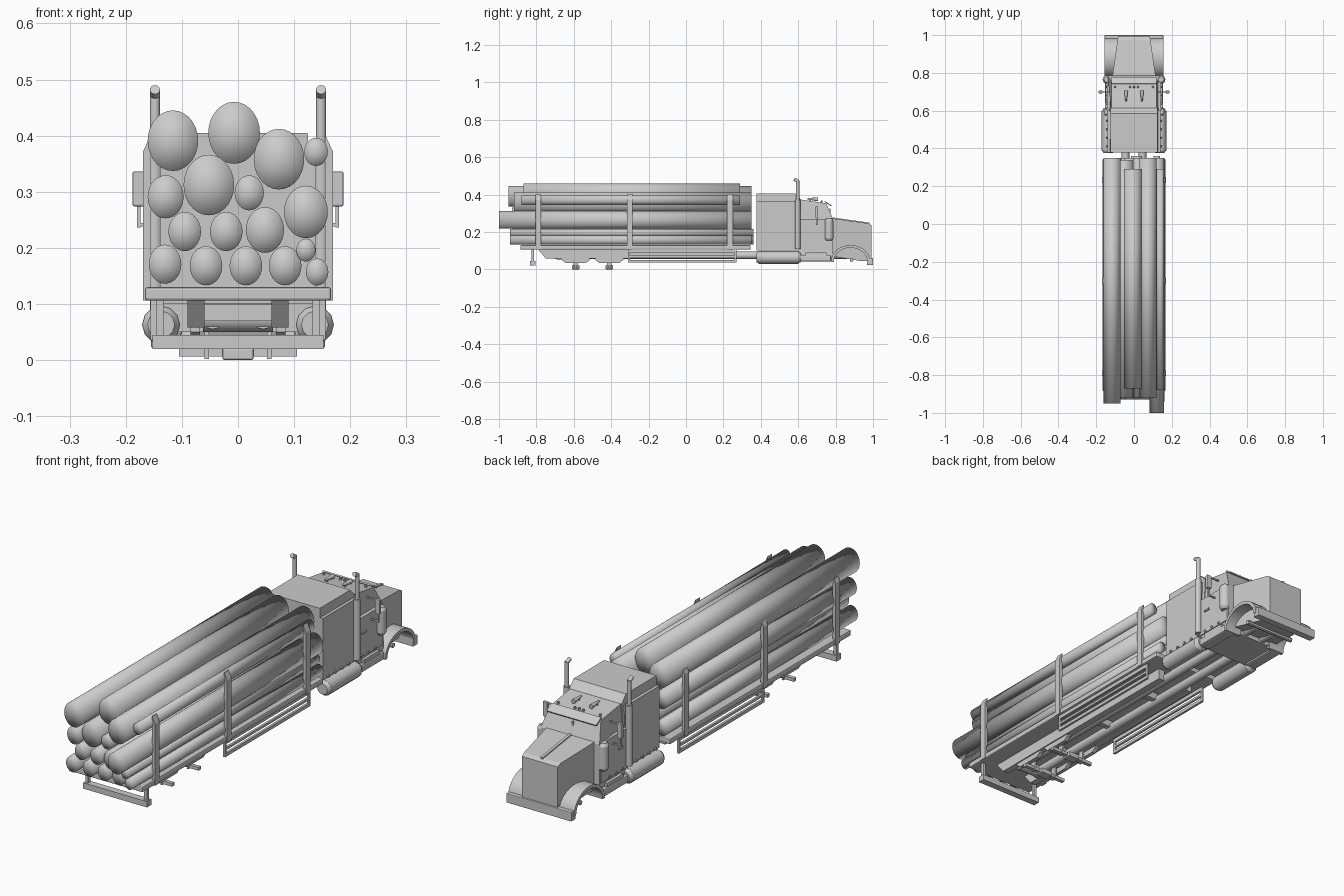
import bpy
import bmesh
import math
from mathutils import Matrix, Vector

default_cube = bpy.data.objects.get("Cube")
if default_cube:
    bpy.data.objects.remove(default_cube, do_unlink=True)

# Single plain material
grey = bpy.data.materials.new("plain_grey")
grey.use_nodes = True
grey.diffuse_color = (0.6, 0.6, 0.6, 1)
grey.node_tree.nodes["Principled BSDF"].inputs["Base Color"].default_value = (0.6, 0.6, 0.6, 1)


def finish(name, bm, smooth=False):
    """Turn a bmesh into a named object."""
    bmesh.ops.recalc_face_normals(bm, faces=bm.faces[:])
    mesh = bpy.data.meshes.new(name)
    bm.to_mesh(mesh)
    bm.free()
    mesh.materials.append(grey)
    obj = bpy.data.objects.new(name, mesh)
    bpy.context.collection.objects.link(obj)
    if smooth:
        bpy.ops.object.select_all(action="DESELECT")
        obj.select_set(True)
        bpy.context.view_layer.objects.active = obj
        bpy.ops.object.shade_smooth_by_angle(angle=math.radians(40))
    return obj


def box(name, x, y, z, bevel=0.0):
    """Box given as (low, high) ranges along each axis."""
    bm = bmesh.new()
    bmesh.ops.create_cube(bm, size=1)
    for v in bm.verts:
        v.co = Vector([(a + b) / 2 + c * (b - a) for (a, b), c in zip((x, y, z), v.co)])
    if bevel:
        bmesh.ops.bevel(bm, geom=bm.edges[:], offset=bevel, segments=2,
                        profile=0.5, affect="EDGES")
    return finish(name, bm)


def tube(name, start, end, r1, r2=None, sides=16, stretch=1.0):
    """Closed cylinder or cone between two points."""
    start, end = Vector(start), Vector(end)
    axis = end - start
    bm = bmesh.new()
    bmesh.ops.create_cone(bm, cap_ends=True, cap_tris=True, segments=sides, radius1=r1,
                          radius2=r1 if r2 is None else r2, depth=axis.length)
    bm.transform(axis.to_track_quat("Z", "Y").to_matrix().to_4x4())
    bm.transform(Matrix.Diagonal((1, 1, stretch, 1)))
    bm.transform(Matrix.Translation((start + end) / 2))
    return finish(name, bm, True)


def prism(name, profile, x0, x1, width_at=None):
    """Side profile in (y, z) extruded along x, with an optional width rule."""
    bm = bmesh.new()
    rings = [[bm.verts.new((x, y, z)) for y, z in profile] for x in (x0, x1)]
    for ring in rings:
        bm.faces.new(ring)
    for i in range(len(profile)):
        j = (i + 1) % len(profile)
        bm.faces.new((rings[0][i], rings[0][j], rings[1][j], rings[1][i]))
    if width_at:
        for v in bm.verts:
            v.co.x *= width_at(v.co.y, v.co.z)
    return finish(name, bm)


def span(s, a, b):
    """Range along x on the given side."""
    return tuple(sorted((s * a, s * b)))


# Logs: x, z, radius, back end, front end
LOGS = [
    (-.116, .391, .045, -.95, .35), (-.007, .405, .046, -.87, .29),
    (.073, .358, .045, -.92, .35), (.139, .371, .021, -.88, .29),
    (-.129, .291, .032, -.93, .35), (-.052, .312, .045, -.92, .34),
    (.02, .298, .026, -.92, .35), (.121, .264, .039, -1, .35),
    (-.095, .229, .029, -.93, .35), (-.021, .229, .029, -.93, .35),
    (.048, .232, .034, -.93, .34), (.121, .196, .017, -.94, .36),
    (-.13, .171, .029, -.94, .35), (-.057, .168, .029, -.93, .35),
    (.014, .168, .029, -.93, .36), (.084, .168, .029, -.93, .35),
    (.141, .157, .02, -.94, .35)]
for i, (x, z, r, back, front) in enumerate(LOGS):
    log = tube(f"log_{i + 1}", (x, back, z), (x, front, z), r, sides=28, stretch=1.2)
    # Soft shading carried over the ends
    for edge in log.data.edges:
        edge.use_edge_sharp = False

# Trailer deck, cross members and axles
box("deck", (-.166, .166), (-.885, .345), (.106, .13), .005)
tube("rear_cross_tank", (-.062, -.68, .076), (.062, -.68, .076), .026)
box("rear_bumper", (-.152, .152), (-.835, -.805), (.02, .045))
for n, y in enumerate((-.59, -.41)):
    box(f"axle_{n}", (-.105, .105), (y - .008, y + .008), (.006, .02))
    box(f"axle_housing_{n}", (-.028, .028), (y - .02, y + .02), (0, .022), .004)
for n, y in enumerate((-.7, -.5, -.2, .1)):
    box(f"cross_member_{n}", (-.09, .09), (y - .012, y + .012), (.07, .1))

for s, side in ((-1, "right"), (1, "left")):
    # Frame rails with sloped tail
    prism(f"frame_rail_{side}", [(-.79, .106), (-.75, .058), (.27, .058), (.27, .106)],
          s * .06, s * .09)
    tube(f"chassis_rail_{side}", (s * .045, -.7, .075), (s * .045, .9, .075), .02, sides=12)
    box(f"bumper_hanger_{side}", span(s, .133, .146), (-.827, -.813), (.04, .107))
    # Suspension pods and axle brackets
    for n, y in enumerate((-.59, -.41)):
        pod = [(y - .075, .1), (y - .075, .05), (y - .055, .035),
               (y + .055, .035), (y + .075, .05), (y + .075, .1)]
        prism(f"suspension_{side}_{n}", pod, s * .068, s * .085)
        box(f"axle_bracket_{side}_{n}", span(s, .052, .06), (y - .012, y + .012), (.002, .06))
    # Side guard frame
    for part, z in (("low", (.036, .05)), ("middle", (.064, .074)), ("top", (.09, .106))):
        box(f"guard_{part}_{side}", span(s, .146, .156), (-.31, .27), z)
    for n, y in enumerate((-.31, .26)):
        box(f"guard_end_{side}_{n}", span(s, .146, .156), (y, y + .01), (.036, .106))
    # Stakes with slanted tips
    for n, y in enumerate((-.79, -.3, .235)):
        stake = box(f"stake_{side}_{n}", span(s, .155, .169), (y - .015, y + .015), (.106, .402))
        for v in stake.data.vertices:
            if v.co.z > .3 and abs(v.co.x) > .16:
                v.co.z -= .03

# Sleeper and cab
prism("sleeper", [(.378, .1), (.378, .405), (.585, .405), (.615, .373), (.615, .1)],
      -.138, .138, lambda y, z: .9 if z > .35 else 1)
# Sloped roof shoulders
prism("sleeper_shoulders", [(.378, .1), (.378, .365), (.6, .365), (.6, .1)], -.139, .139)
prism("cab", [(.6, .05), (.6, .375), (.75, .353), (.787, .268), (.787, .05)],
      -.14, .14, lambda y, z: .86 if z > .3 else 1)
prism("cab_shoulders", [(.6, .1), (.6, .27), (.78, .27), (.78, .1)], -.142, .142)
prism("sun_visor", [(.74, .36), (.745, .364), (.778, .342), (.775, .337)], -.118, .118)
box("windshield_divider", (-.003, .003), (.766, .772), (.28, .325))

# Hood narrowing towards the grille
prism("hood", [(.78, .07), (.78, .273), (.975, .246), (.992, .236), (.992, .045), (.93, .045)],
      -.115, .115, lambda y, z: 1 - (y - .78) * 1.25)
prism("hood_ridge", [(.785, .27), (.785, .277), (.98, .25), (.98, .243)], -.006, .006)
box("front_bumper", (-.155, .155), (.968, 1), (.022, .062), .003)
tube("front_axle", (-.12, .885, .05), (.12, .885, .05), .01, sides=8)


def fender(name, x0, x1):
    """Curved mudguard over the front wheel."""
    steps = 14
    arc = [(math.cos(math.pi * i / steps), math.sin(math.pi * i / steps))
           for i in range(steps + 1)]
    outer = [(.88 + .105 * c, .04 + .09 * h) for c, h in arc]
    inner = [(.88 + .09 * c, .04 + .076 * h) for c, h in reversed(arc)]
    bm = bmesh.new()
    rings = [[bm.verts.new((x, y, z)) for y, z in outer + inner] for x in (x0, x1)]
    count = len(rings[0])
    for i in range(count):
        j = (i + 1) % count
        bm.faces.new((rings[0][i], rings[0][j], rings[1][j], rings[1][i]))
    for ring in rings:
        for i in range(steps):
            bm.faces.new((ring[i], ring[i + 1], ring[-2 - i], ring[-1 - i]))
    return finish(name, bm, True)


for s, side in ((-1, "right"), (1, "left")):
    fender(f"fender_{side}", s * .08, s * .157)
    # Fuel tank with tapered ends
    x = s * .137
    tube(f"fuel_tank_{side}", (x, .39, .063), (x, .598, .063), .034, sides=12)
    tube(f"tank_back_{side}", (x, .376, .063), (x, .391, .063), .024, .034, 12)
    tube(f"tank_front_{side}", (x, .597, .063), (x, .614, .063), .034, .024, 12)
    box(f"step_{side}", span(s, .1, .154), (.61, .775), (.042, .075), .006)
    box(f"step_tread_{side}", span(s, .12, .15), (.64, .75), (.075, .09))
    # Exhaust stack with turned tip
    x = s * .148
    tube(f"muffler_{side}", (x, .597, .11), (x, .597, .37), .014)
    tube(f"stack_{side}", (x, .597, .37), (x, .597, .476), .009)
    tube(f"stack_tip_{side}", (x, .6, .47), (x, .578, .482), .009)
    # Air cleaner
    x = s * .143
    tube(f"air_cleaner_{side}", (x, .765, .165), (x, .765, .26), .023)
    tube(f"air_cleaner_cap_{side}", (x, .765, .26), (x, .765, .272), .023, .015)
    tube(f"air_cleaner_base_{side}", (x, .765, .153), (x, .765, .165), .015, .023)
    # Mirror and its bracket
    box(f"mirror_{side}", span(s, .166, .188), (.692, .706), (.274, .336), .003)
    box(f"mirror_post_{side}", span(s, .174, .18), (.696, .702), (.236, .336))
    for n, z in enumerate((.238, .328)):
        box(f"mirror_arm_{side}_{n}", span(s, .115, .18), (.696, .702), (z, z + .006))
    # Door handle, roof horn and running lights
    box(f"door_handle_{side}", span(s, .14, .148), (.635, .665), (.2, .207))
    x = s * .042
    tube(f"horn_{side}", (x, .65, .378), (x, .705, .374), .004, .01, 10)
    tube(f"horn_foot_{side}", (x, .665, .36), (x, .665, .378), .004, sides=8)
    for i in range(8):
        y = .41 + i * .045
        tube(f"running_light_{side}_{i}", (s * .135, y, .108), (s * .147, y, .108), .006, sides=8)

# Roof marker lights
for i in range(5):
    x = (i - 2) * .05 if i % 4 == 0 else (i - 2) * .02
    tube(f"marker_light_{i}", (x, .725, .35), (x, .725, .367), .007, .004, 8)
